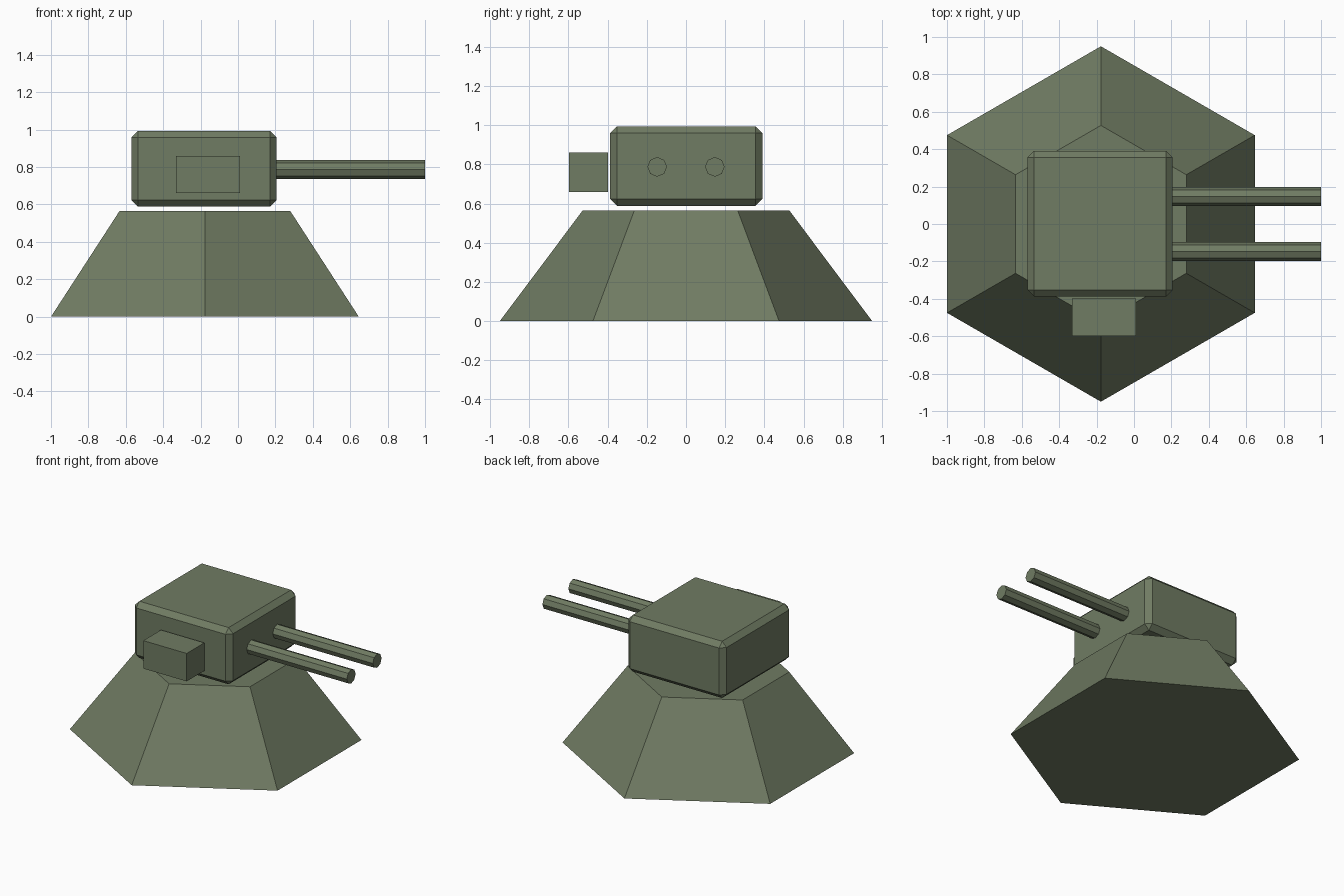
import bpy
import math

if "Cube" in bpy.data.objects:
    bpy.data.objects.remove(bpy.data.objects["Cube"])

# Single olive paint
olive = bpy.data.materials.new("olive_green")
olive.diffuse_color = (0.162, 0.2, 0.125, 1.0)
olive.use_nodes = True
olive.node_tree.nodes["Principled BSDF"].inputs["Base Color"].default_value = olive.diffuse_color


def finish(name):
    obj = bpy.context.object
    obj.name = name
    obj.data.materials.append(olive)
    return obj


def box(name, lo, hi):
    centre = [(a + b) / 2 for a, b in zip(lo, hi)]
    bpy.ops.mesh.primitive_cube_add(size=1, location=centre)
    obj = finish(name)
    obj.scale = [b - a for a, b in zip(lo, hi)]
    bpy.ops.object.transform_apply(location=False, rotation=False, scale=True)
    return obj


CX = -0.177  # turret axis

# Six-sided tapered base, corners pointing along y
bpy.ops.mesh.primitive_cone_add(vertices=6, radius1=0.95, radius2=0.527,
                                depth=0.565, location=(CX, 0, 0.2825))
finish("base")

# Chamfered turret, hovering just above the base
turret = box("turret", (-0.57, -0.387, 0.588), (0.207, 0.39, 0.994))
bevel = turret.modifiers.new("chamfer", 'BEVEL')
bevel.width = 0.035
bevel.segments = 1

# Side box, just clear of the turret's front
box("side_box", (-0.332, -0.598, 0.66), (0.012, -0.398, 0.86))

# Twin eight-sided barrels
for side, y in (("left", 0.147), ("right", -0.147)):
    bpy.ops.mesh.primitive_cylinder_add(vertices=8, radius=0.05, depth=0.8,
                                        location=(0.6, y, 0.787),
                                        rotation=(0, math.pi / 2, 0))
    finish(side + "_barrel")
